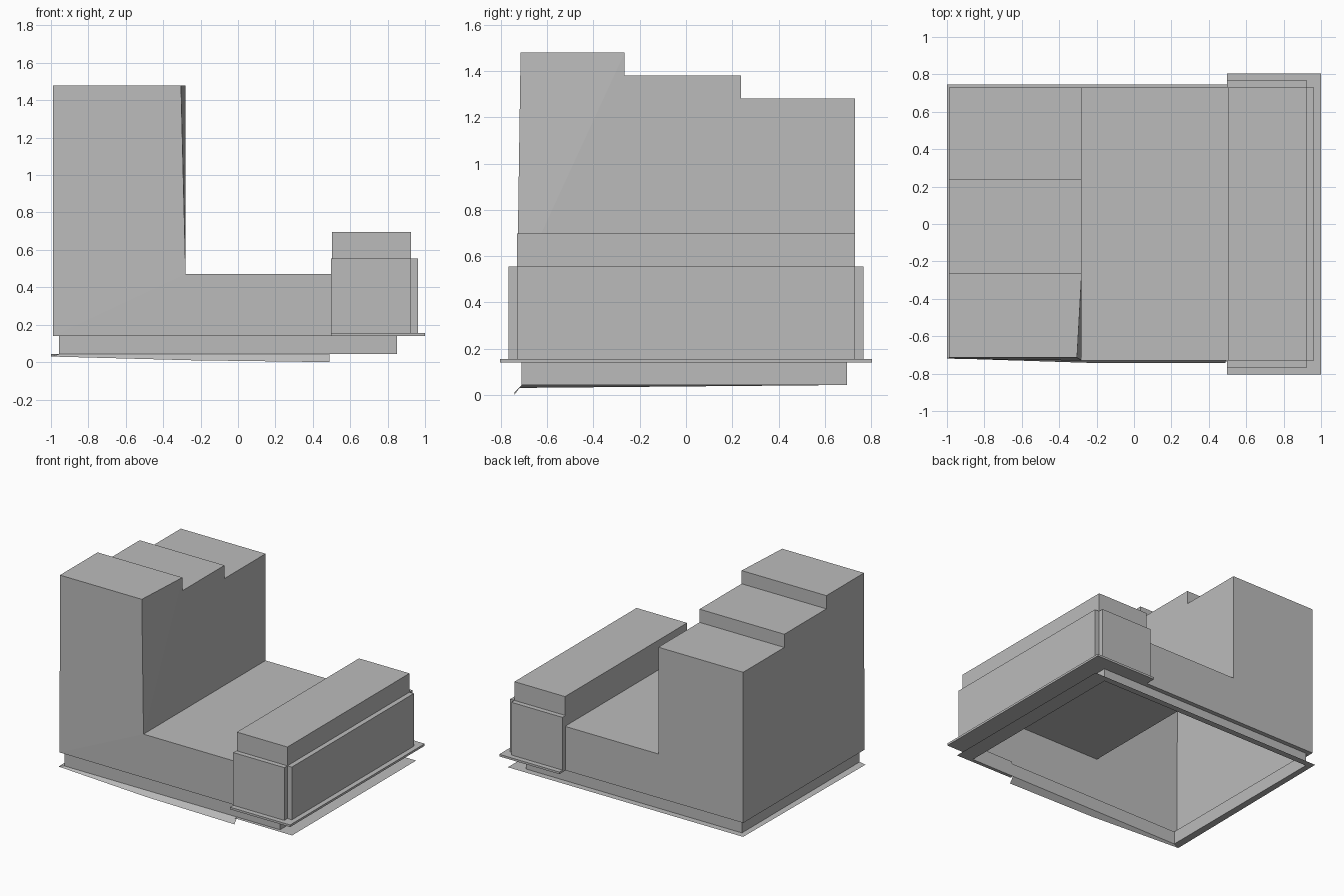
import bpy, bmesh

if "Cube" in bpy.data.objects:
    bpy.data.objects.remove(bpy.data.objects["Cube"])

grey = bpy.data.materials.new("plain grey")
grey.diffuse_color = (0.5, 0.5, 0.5, 1)
grey.use_nodes = True
grey.node_tree.nodes["Principled BSDF"].inputs["Base Color"].default_value = grey.diffuse_color


def build(name, faces, outward=True):
    """Mesh from flat panels, each a list of points; shared corners are welded."""
    bm = bmesh.new()
    for pts in faces:
        bm.faces.new([bm.verts.new(p) for p in pts])
    bmesh.ops.remove_doubles(bm, verts=bm.verts, dist=0.0005)
    if outward:
        bmesh.ops.recalc_face_normals(bm, faces=bm.faces)
    me = bpy.data.meshes.new(name)
    bm.to_mesh(me)
    bm.free()
    me.materials.append(grey)
    ob = bpy.data.objects.new(name, me)
    bpy.context.collection.objects.link(ob)
    return ob


def walls(outline, z0, z1):
    n = len(outline)
    return [[(*outline[i], z0), (*outline[(i + 1) % n], z0),
             (*outline[(i + 1) % n], z1), (*outline[i], z1)] for i in range(n)]


def prism(name, outline, z0, z1):
    caps = [[(*p, z) for p in outline] for z in (z0, z1)]
    return build(name, walls(outline, z0, z1) + caps)


def rect(x0, x1, y0, y1):
    return [(x0, y0), (x1, y0), (x1, y1), (x0, y1)]


L, T, S, R = -0.99, -0.28, 0.502, 0.925      # left, tower edge, seat end, block end
F, B = -0.73, 0.73                           # front and back of the body
Z0, ZS, ZB = 0.14, 0.472, 0.697              # body bottom, seat, end block top

# Hollow body: stepped tower, low seat and raised end block
stairs = [(B, 1.28), (0.238, 1.28), (0.238, 1.38), (-0.265, 1.38), (-0.265, 1.48)]
top_left, top_right = (L, -0.715, 1.48), (-0.305, -0.715, 1.48)
low_left = (L, -0.72, Z0)
body = [
    [low_left, (L, B, Z0)] + [(L, y, z) for y, z in stairs] + [top_left],
    [(T, F, ZS), (T, B, ZS)] + [(T, y, z) for y, z in stairs],
    [(T, F, ZS), (T, -0.265, 1.48), top_right],
    [(L, -0.265, 1.48), (T, -0.265, 1.48), top_right, top_left],
    [low_left, (S, F, Z0), (S, F, ZS), (T, F, ZS)],
    [low_left, (T, F, ZS), top_right, top_left],
    [(L, B, Z0), (S, B, Z0), (S, B, ZS), (T, B, ZS), (T, B, 1.28), (L, B, 1.28)],
    [(T, F, ZS), (S, F, ZS), (S, B, ZS), (T, B, ZS)],
    [(S, F, ZS), (S, B, ZS), (S, B, ZB), (S, F, ZB)],
    [(S, F, ZB), (R, F, ZB), (R, B, ZB), (S, B, ZB)],
    [(R, F, Z0), (R, B, Z0), (R, B, ZB), (R, F, ZB)],
]
for (ya, za), (yb, zb) in zip(stairs, stairs[1:]):          # treads and risers
    body.append([(L, ya, za), (T, ya, za), (T, yb, zb), (L, yb, zb)])
for y in (F, B):                                            # block sides
    body.append([(S, y, Z0), (R, y, Z0), (R, y, ZB), (S, y, ZB), (S, y, ZS)])
build("body", body)

# Cladding panels on three sides of the end block
prism("front_panel", rect(0.497, R, -0.767, F), 0.155, 0.555)
prism("back_panel", rect(0.497, R, B, 0.767), 0.155, 0.555)
prism("right_panel", rect(R, 0.962, F, B), 0.155, 0.555)

# Projecting flange under the end block
x0, x1, y0, y1 = -0.957, 0.85, -0.71, 0.697                 # recessed base
prism("flange", [(0.497, -0.805), (1, -0.805), (1, 0.805), (0.497, 0.805),
                 (0.497, y1), (x1, y1), (x1, y0), (0.497, y0)], 0.14, 0.156)

# Recessed base wall, with the ledge joining it to the body
ledge = [[(L, -0.72, Z0), (x0, y0, Z0), (S, y0, Z0), (S, F, Z0)],
         [(L, B, Z0), (S, B, Z0), (S, y1, Z0), (x0, y1, Z0)],
         [(L, -0.72, Z0), (L, B, Z0), (x0, y1, Z0), (x0, y0, Z0)]]
build("base_wall", walls(rect(x0, x1, y0, y1), 0.043, Z0))
build("base_ledge", ledge, False)

# Thin ground skirt: flat all round, sagging along the front
z = 0.043
skirt = [
    [(-1, -0.718, 0.03), (x0, y0, z), (x0, y1, z), (-1, 0.745, z)],
    [(-1, 0.745, z), (x0, y1, z), (x1, y1, z), (0.97, 0.745, z)],
    [(0.97, 0.745, z), (x1, y1, z), (x1, y0, z), (0.97, -0.738, z)],
    [(0.97, -0.738, z), (x1, y0, z), (0.49, y0, z), (0.49, -0.735, z)],
    [(0.49, -0.742, 0), (0.49, y0, z), (-0.25, y0, z), (-0.25, -0.742, 0.01)],
    [(-0.25, -0.742, 0.01), (-0.25, y0, z), (x0, y0, z), (-1, -0.718, 0.03)],
]
build("ground_skirt", [f[::-1] for f in skirt], False)
